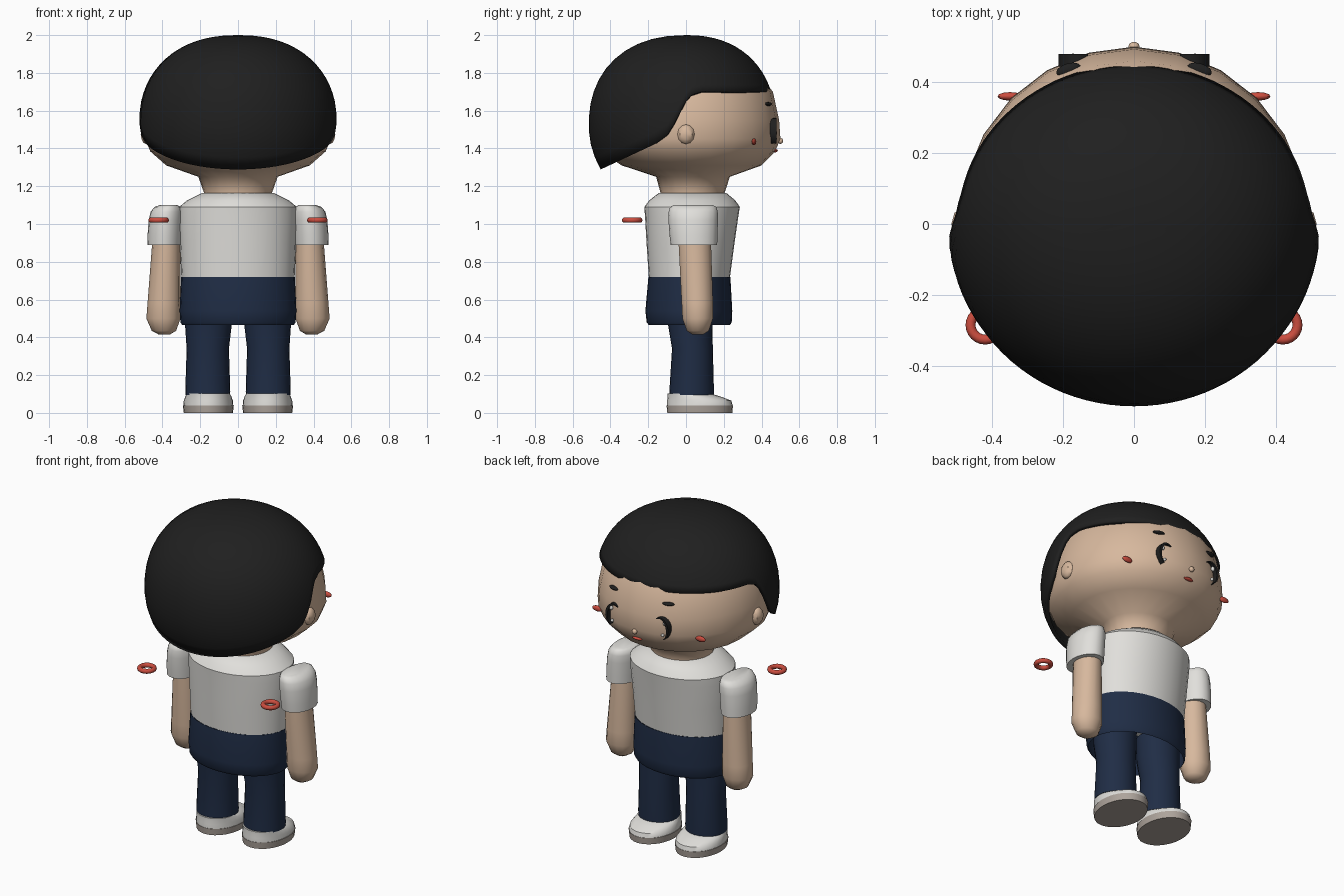
import bpy, bmesh, math
from mathutils import Matrix, Vector

cube = bpy.data.objects.get("Cube")
if cube:
    bpy.data.objects.remove(cube, do_unlink=True)


def material(name, rgb):
    m = bpy.data.materials.new(name)
    m.use_nodes = True
    m.diffuse_color = (*rgb, 1)
    bsdf = m.node_tree.nodes["Principled BSDF"]
    bsdf.inputs["Base Color"].default_value = (*rgb, 1)
    bsdf.inputs["Roughness"].default_value = 0.7
    return m


SKIN = material("skin", (0.68, 0.48, 0.34))
BLACK = material("hair_black", (0.014, 0.014, 0.014))
WHITE = material("cloth_white", (0.75, 0.74, 0.71))
NAVY = material("navy", (0.014, 0.026, 0.06))
SOLE = material("sole_grey", (0.42, 0.37, 0.33))
RED = material("red", (0.6, 0.075, 0.05))


def finish(name, bm, mat, angle=40):
    bmesh.ops.recalc_face_normals(bm, faces=bm.faces)
    me = bpy.data.meshes.new(name)
    bm.to_mesh(me)
    bm.free()
    me.materials.append(mat)
    me.shade_smooth()
    me.set_sharp_from_angle(angle=math.radians(angle))
    ob = bpy.data.objects.new(name, me)
    bpy.context.scene.collection.objects.link(ob)
    return ob


def bridge(bm, rings):
    for a, b in zip(rings, rings[1:]):
        n = len(a)
        for i in range(n):
            j = (i + 1) % n
            bm.faces.new((a[i], a[j], b[j], b[i]))


# Stack of elliptical rings, each row is (z, rx, ry, cx, cy), bottom to top
def loft(name, rows, mat, n=24, side=1, bottom=True, top=True, angle=40):
    bm = bmesh.new()
    rings = []
    for z, rx, ry, cx, cy in rows:
        rings.append([bm.verts.new((side * cx + rx * math.cos(t), cy + ry * math.sin(t), z))
                      for t in (math.tau * i / n for i in range(n))])
    bridge(bm, rings)
    if bottom:
        bm.faces.new(rings[0])
    if top:
        bm.faces.new(rings[-1])
    return finish(name, bm, mat, angle)


def ball(name, centre, radii, mat, n=12, tilt=0):
    bm = bmesh.new()
    bmesh.ops.create_uvsphere(bm, u_segments=n, v_segments=n // 2 + 2, radius=1)
    mtx = Matrix.Translation(centre) @ Matrix.Rotation(tilt, 4, 'Z') @ Matrix.Diagonal((*radii, 1))
    bm.transform(mtx)
    return finish(name, bm, mat)


# Head with neck
loft("head", [
    (1.12, 0.18, 0.17, 0, 0.035), (1.165, 0.18, 0.17, 0, 0.035),
    (1.25, 0.21, 0.195, 0, 0.037), (1.31, 0.38, 0.37, 0, 0.03),
    (1.385, 0.465, 0.465, 0, 0.007), (1.45, 0.49, 0.495, 0, 0.005),
    (1.55, 0.485, 0.488, 0, 0.005), (1.70, 0.455, 0.455, 0, 0.005),
    (1.80, 0.38, 0.385, 0, 0), (1.91, 0.22, 0.22, 0, 0), (1.95, 0.05, 0.05, 0, 0),
], SKIN, angle=60)


# Bowl of hair: low at the nape, stepping up around the ears to a fringe
HAIRLINE = [(-0.6, 1.225), (-0.46, 1.285), (-0.16, 1.425), (-0.1, 1.47), (-0.05, 1.55),
            (-0.01, 1.64), (0.03, 1.685), (0.09, 1.705), (0.6, 1.695)]


def hairline(y):
    for (y0, z0), (y1, z1) in zip(HAIRLINE, HAIRLINE[1:]):
        if y <= y1:
            return z0 + (z1 - z0) * (y - y0) / (y1 - y0)
    return HAIRLINE[-1][1]


def hair_point(t, z):
    h = min(1, abs(z - 1.52) / 0.48)
    p = 2.25 if z > 1.52 else 2
    r = (1 - h ** p) ** (1 / p)
    depth = 0.475 if math.sin(t) > 0 else 0.515
    return Vector((0.525 * r * math.cos(t), depth * r * math.sin(t), z))


bm = bmesh.new()
count, levels = 96, 14
columns = []
for i in range(count):
    t = math.tau * i / count
    low, high = 1.2, 1.75
    for _ in range(24):
        mid = (low + high) / 2
        if mid < hairline(hair_point(t, mid).y):
            low = mid
        else:
            high = mid
    bottom = math.acos((low - 1.52) / 0.48)
    columns.append([hair_point(t, 1.52 + 0.48 * math.cos(bottom * k / levels))
                    for k in range(1, levels + 1)])
rings = [[bm.verts.new(c[k]) for c in columns] for k in range(levels)]
bridge(bm, rings)
crown = bm.verts.new((0, 0, 2))
for i in range(count):
    bm.faces.new((crown, rings[0][i], rings[0][(i + 1) % count]))
hair = finish("hair", bm, BLACK, 50)
shell = hair.modifiers.new("thickness", 'SOLIDIFY')
shell.thickness = 0.022
shell.offset = -1

# Nose and mouth
ball("nose", (0, 0.5, 1.44), (0.016, 0.014, 0.016), SKIN)
ball("mouth", (0, 0.472, 1.388), (0.033, 0.014, 0.009), RED)


# Crescent eye line, thickest on the outer upper side
def eye_line(name, side):
    bm = bmesh.new()
    n = 18
    strips = []
    for i in range(n + 1):
        t = math.radians(-65 + 190 * i / n)
        width = 0.004 + 0.011 * math.sin(math.pi * i / n)
        strip = []
        for y in (0.44, 0.48):
            for w in (0, width):
                strip.append(bm.verts.new((side * (0.16 + (0.053 - w) * math.cos(t)), y,
                                           1.49 + (0.07 - w) * math.sin(t))))
        strips.append([strip[0], strip[1], strip[3], strip[2]])
    bridge(bm, strips)
    bm.faces.new(strips[0])
    bm.faces.new(strips[-1])
    finish(name, bm, BLACK)


# Paired parts
for side, label in ((1, "left"), (-1, "right")):
    eye_line(label + "_eye_line", side)
    ball(label + "_eye_glint_upper", (side * 0.183, 0.466, 1.525), (0.012, 0.01, 0.014), WHITE)
    ball(label + "_eye_glint_lower", (side * 0.172, 0.472, 1.452), (0.009, 0.009, 0.009), WHITE)
    ball(label + "_eyebrow", (side * 0.185, 0.435, 1.635), (0.036, 0.018, 0.01), BLACK, tilt=-side * 0.3)
    ball(label + "_cheek", (side * 0.35, 0.36, 1.435), (0.035, 0.012, 0.017), RED)
    ball(label + "_ear", (side * 0.485, 0.0, 1.475), (0.03, 0.045, 0.052), SKIN, 8)

    # Arm with rounded hand
    loft(label + "_arm", [
        (0.415, 0.03, 0.03, 0.39, 0.062), (0.435, 0.065, 0.06, 0.392, 0.062),
        (0.50, 0.09, 0.083, 0.395, 0.062), (0.58, 0.087, 0.085, 0.392, 0.06),
        (0.89, 0.075, 0.088, 0.38, 0.047), (1.0, 0.07, 0.085, 0.38, 0.045),
    ], SKIN, 14, side)

    # Puffed sleeve
    loft(label + "_sleeve", [
        (0.89, 0.09, 0.123, 0.39, 0.042), (0.94, 0.091, 0.127, 0.388, 0.04),
        (1.02, 0.09, 0.131, 0.383, 0.038), (1.065, 0.085, 0.13, 0.378, 0.038),
        (1.09, 0.07, 0.122, 0.372, 0.038), (1.10, 0.045, 0.105, 0.368, 0.038),
    ], WHITE, 20, side, angle=50)

    # Trouser leg
    loft(label + "_leg", [
        (0.095, 0.118, 0.117, 0.16, 0.03), (0.115, 0.119, 0.118, 0.16, 0.03),
        (0.34, 0.112, 0.108, 0.16, 0.034), (0.46, 0.123, 0.117, 0.157, 0.023),
        (0.60, 0.125, 0.12, 0.155, 0.02),
    ], NAVY, 24, side)

    # Shoe
    loft(label + "_sole", [(0, 0.13, 0.172, 0.157, 0.073), (0.04, 0.135, 0.176, 0.157, 0.073)],
         SOLE, 28, side)
    loft(label + "_shoe", [
        (0.04, 0.132, 0.174, 0.157, 0.073), (0.065, 0.13, 0.17, 0.157, 0.07),
        (0.085, 0.123, 0.142, 0.157, 0.045), (0.102, 0.114, 0.115, 0.157, 0.018),
    ], WHITE, 28, side, angle=50)

    # Floating ring
    bpy.ops.mesh.primitive_torus_add(location=(side * 0.42, -0.285, 1.02), major_radius=0.041,
                                     minor_radius=0.014, major_segments=24, minor_segments=10)
    ring = bpy.context.object
    ring.name = label + "_ring"
    ring.data.materials.append(RED)
    ring.data.shade_smooth()

# Shirt and hips
loft("shirt", [
    (0.72, 0.30, 0.215, 0, 0.018), (0.90, 0.308, 0.233, 0, 0.024),
    (1.04, 0.315, 0.247, 0, 0.03), (1.09, 0.312, 0.253, 0, 0.032),
    (1.125, 0.27, 0.228, 0, 0.033), (1.165, 0.19, 0.178, 0, 0.035),
], WHITE, 32)
loft("hips", [
    (0.465, 0.295, 0.215, 0, 0.018), (0.48, 0.305, 0.225, 0, 0.017),
    (0.54, 0.309, 0.23, 0, 0.015), (0.72, 0.301, 0.217, 0, 0.018),
], NAVY, 32, bottom=False, top=False)
